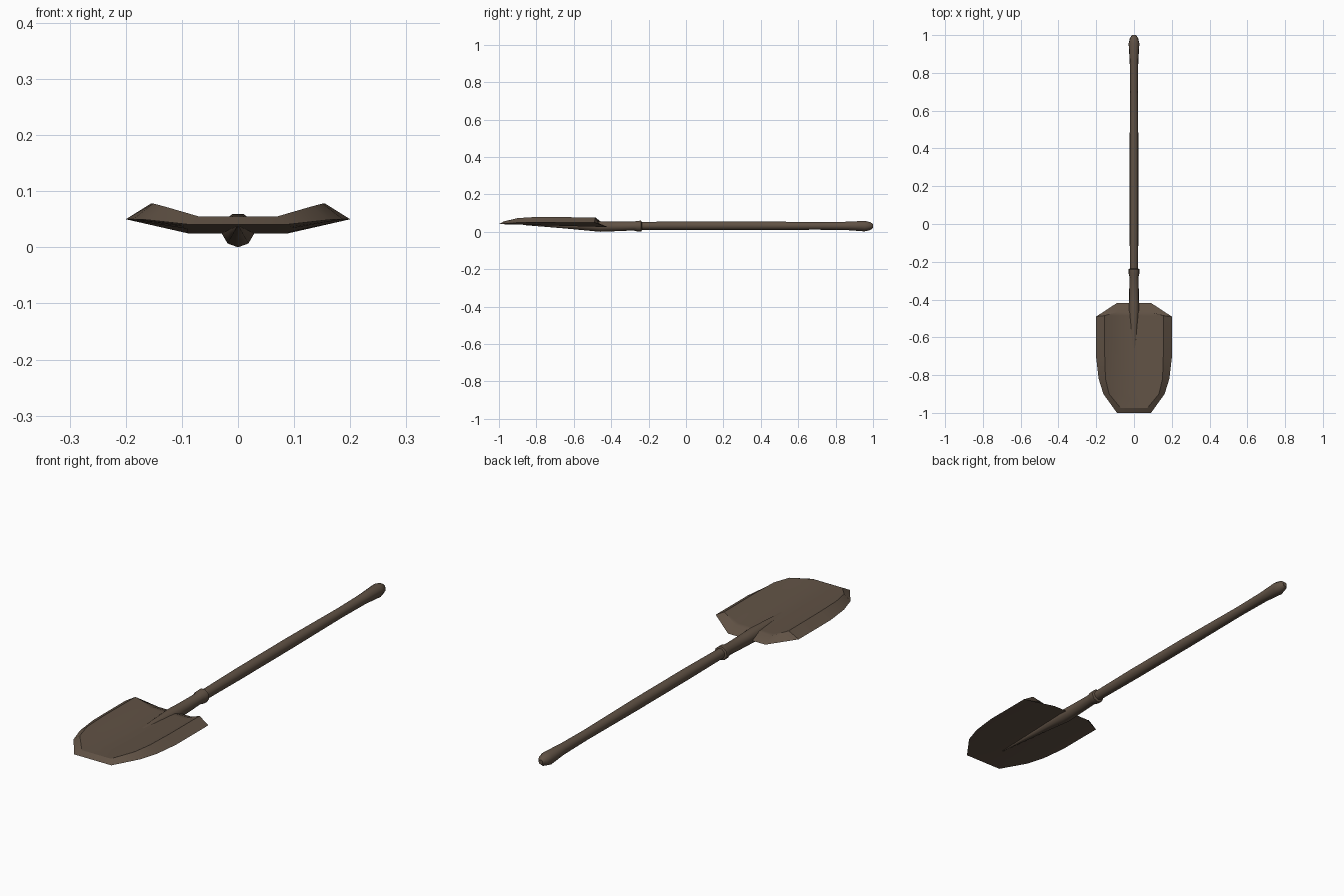
import bpy, bmesh, math

if "Cube" in bpy.data.objects:
    bpy.data.objects.remove(bpy.data.objects["Cube"])

brown = bpy.data.materials.new("dark brown")
brown.diffuse_color = (0.118, 0.084, 0.059, 1)
brown.use_nodes = True
brown.node_tree.nodes["Principled BSDF"].inputs["Base Color"].default_value = brown.diffuse_color


def finish(name, bm, angle):
    bmesh.ops.recalc_face_normals(bm, faces=bm.faces[:])
    me = bpy.data.meshes.new(name)
    bm.to_mesh(me)
    bm.free()
    me.materials.append(brown)
    ob = bpy.data.objects.new(name, me)
    bpy.context.collection.objects.link(ob)
    bpy.ops.object.select_all(action='DESELECT')
    ob.select_set(True)
    bpy.context.view_layer.objects.active = ob
    bpy.ops.object.shade_smooth_by_angle(angle=math.radians(angle))
    return ob


def rod(name, stations, sides=9):
    """Loft rings of (y, centre z, radius) along the y axis."""
    bm = bmesh.new()
    rings = []
    for y, z, r in stations:
        rings.append([bm.verts.new((r * math.sin(2 * math.pi * i / sides), y,
                                    z - r * math.cos(2 * math.pi * i / sides)))
                      for i in range(sides)])
    for a, b in zip(rings, rings[1:]):
        for i in range(sides):
            j = (i + 1) % sides
            bm.faces.new((a[i], a[j], b[j], b[i]))
    bm.faces.new(rings[0])
    bm.faces.new(rings[-1])
    return finish(name, bm, 40)


def shell(bm, half, z_back, z_tip):
    """Dished sheet: half outline mirrored, with two crease lines near the middle."""
    rows = []
    y0, y1 = half[0][1], half[-1][1]
    for k, (x, y, z) in enumerate(half):
        if k in (0, len(half) - 1):
            l, r = bm.verts.new((-x, y, z)), bm.verts.new((x, y, z))
            rows.append((l, l, r, r))
        else:
            t = (y - y0) / (y1 - y0)
            mx = half[0][0] * (1 - t) + half[-1][0] * t
            mz = z_back * (1 - t) + z_tip * t
            rows.append([bm.verts.new(p) for p in
                         ((-x, y, z), (-mx, y, mz), (mx, y, mz), (x, y, z))])
    for a, b in zip(rows, rows[1:]):
        for i in range(3):
            bm.faces.new(list(dict.fromkeys((a[i], a[i + 1], b[i + 1], b[i]))))
    return [r[0] for r in rows] + [r[3] for r in reversed(rows)]


# Blade: raised inner dish, sharp outer edge and bevelled rim between them
outer = [(0.09, -0.418, 0.03), (0.20, -0.49, 0.055), (0.20, -0.71, 0.055),
         (0.187, -0.82, 0.055), (0.162, -0.90, 0.054), (0.09, -1.0, 0.046)]
inner = [(0.085, -0.465, 0.05), (0.155, -0.485, 0.082), (0.155, -0.70, 0.083),
         (0.151, -0.82, 0.083), (0.132, -0.90, 0.078), (0.07, -0.975, 0.06)]
bm = bmesh.new()
low = shell(bm, outer, 0.03, 0.046)
top = shell(bm, inner, 0.05, 0.06)
for i in range(len(low)):
    j = (i + 1) % len(low)
    bm.faces.new((low[i], low[j], top[j], top[i]))
finish("blade", bm, 25)

# Socket with collar, tapering to a spine under the blade
rod("socket", [(-0.87, 0.044, 0.003), (-0.65, 0.039, 0.016), (-0.46, 0.034, 0.029),
               (-0.40, 0.034, 0.027), (-0.28, 0.036, 0.024), (-0.262, 0.036, 0.029),
               (-0.24, 0.036, 0.030), (-0.236, 0.036, 0.022)])

# Wooden handle with swollen grip
rod("handle", [(-0.30, 0.037, 0.021), (0.0, 0.038, 0.024), (0.35, 0.038, 0.024),
               (0.70, 0.037, 0.021), (0.86, 0.037, 0.023), (0.955, 0.036, 0.029),
               (0.985, 0.036, 0.022), (1.0, 0.036, 0.010)])

# Rest the model on the ground
obs = list(bpy.context.collection.objects)
low_z = min(v.co.z for o in obs for v in o.data.vertices)
for o in obs:
    for v in o.data.vertices:
        v.co.z -= low_z
